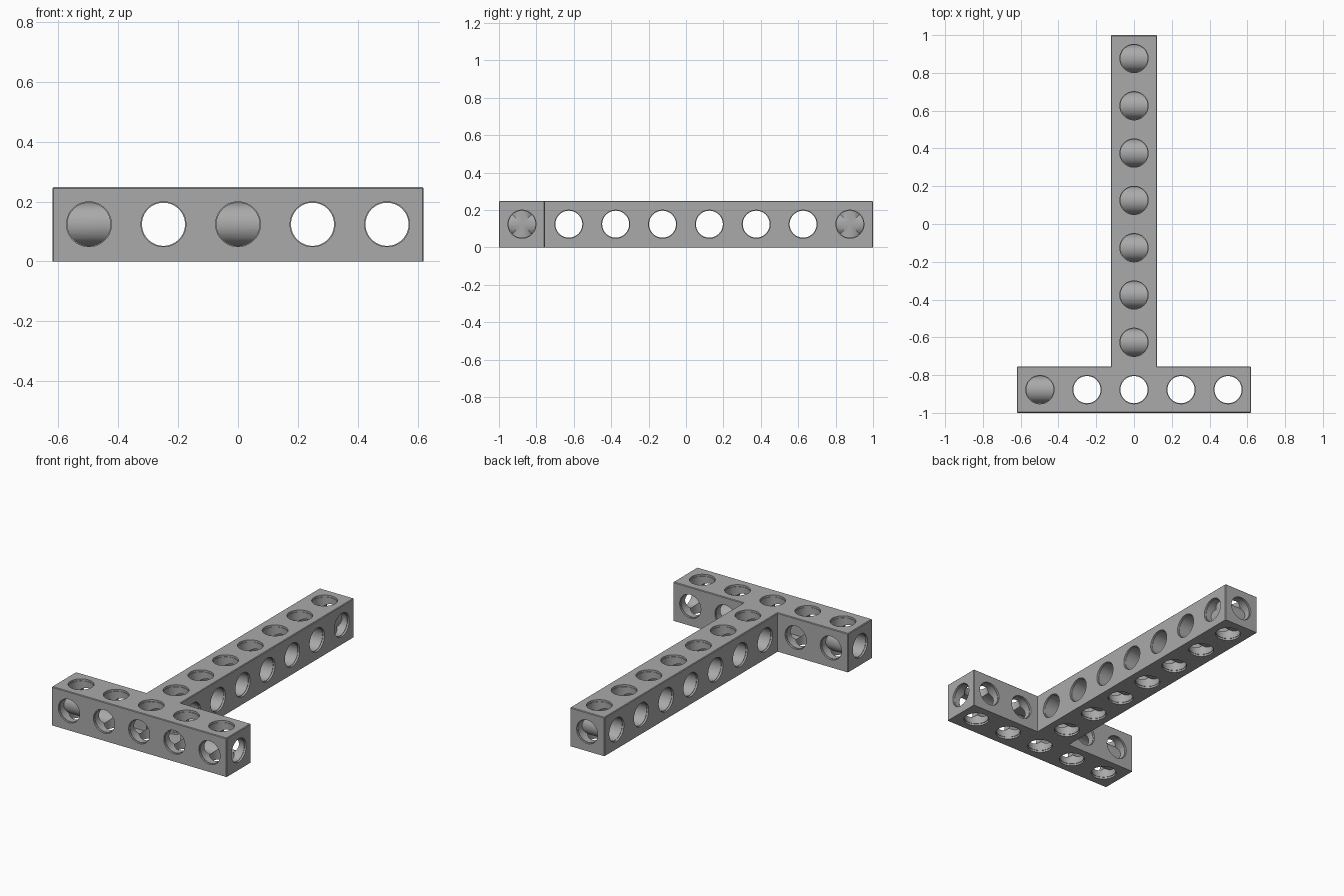
import bpy, bmesh
from math import pi
from mathutils import Matrix, Vector

cube = bpy.data.objects.get("Cube")
if cube:
    bpy.data.objects.remove(cube, do_unlink=True)

HEIGHT, HALF_BEAM, HALF_BAR = 0.248, 0.122, 0.62
BAR_BACK = -0.754
PITCH_X, PITCH_Y = 0.249, 0.2505
BORE, RIM, RIM_DEPTH = 0.072, 0.075, 0.012
MID = HEIGHT / 2
BAR_Y = (BAR_BACK - 1) / 2

grey = bpy.data.materials.new("mid grey")
grey.use_nodes = True
grey.diffuse_color = (0.4, 0.4, 0.4, 1)
grey.node_tree.nodes["Principled BSDF"].inputs["Base Color"].default_value = grey.diffuse_color


def make_object(name, bm):
    bmesh.ops.recalc_face_normals(bm, faces=bm.faces)
    mesh = bpy.data.meshes.new(name)
    bm.to_mesh(mesh)
    bm.free()
    mesh.materials.append(grey)
    obj = bpy.data.objects.new(name, mesh)
    bpy.context.collection.objects.link(obj)
    return obj


def add_bore(bm, axis, start, end, sides=48):
    """Closed stepped cylinder from start to end, wider at both rims."""
    over = 0.02
    turn = Vector((0, 0, 1)).rotation_difference(axis).to_matrix().to_4x4()
    frame = Matrix.Translation(start) @ turn
    length = (end - start).length
    steps = [(-over, RIM), (RIM_DEPTH, RIM), (RIM_DEPTH, BORE),
             (length - RIM_DEPTH, BORE), (length - RIM_DEPTH, RIM), (length + over, RIM)]
    rings = []
    for z, r in steps:
        made = bmesh.ops.create_circle(
            bm, segments=sides, radius=r,
            matrix=frame @ Matrix.Translation((0, 0, z)) @ Matrix.Rotation(pi / sides, 4, "Z"))
        rings.append(made["verts"])
    for a, b in zip(rings, rings[1:]):
        for i in range(sides):
            j = (i + 1) % sides
            bm.faces.new((a[i], a[j], b[j], b[i]))
    bm.faces.new(rings[0])
    bm.faces.new(rings[-1])


# T-shaped body, extruded from its outline with slightly eased edges
bm = bmesh.new()
half = [(HALF_BAR, -1), (HALF_BAR, BAR_BACK), (HALF_BEAM, BAR_BACK), (HALF_BEAM, 1)]
outline = half + [(-x, y) for x, y in reversed(half)]
base = bm.faces.new([bm.verts.new((x, y, 0)) for x, y in outline])
top = bmesh.ops.extrude_face_region(bm, geom=[base])["geom"]
bmesh.ops.translate(bm, vec=(0, 0, HEIGHT), verts=[v for v in top if isinstance(v, bmesh.types.BMVert)])
bmesh.ops.recalc_face_normals(bm, faces=bm.faces)
edges = [e for e in bm.edges if e.is_convex and max(v.co.z for v in e.verts) > MID]
bmesh.ops.bevel(bm, geom=edges, offset=0.004, segments=1, affect="EDGES")
body = make_object("t_beam", bm)

# Bore positions along each axis
bar_x = [PITCH_X * i for i in range(-2, 3)]
beam_y = [BAR_Y + PITCH_Y * i for i in range(1, 8)]
X, Y, Z = Vector((1, 0, 0)), Vector((0, 1, 0)), Vector((0, 0, 1))
spots = [(x, BAR_Y) for x in bar_x] + [(0, y) for y in beam_y]
bores = {
    "vertical_bores": [(Z, Vector((x, y, 0)), Vector((x, y, HEIGHT))) for x, y in spots],
    "lengthwise_bores": [(Y, Vector((x, -1, MID)), Vector((x, BAR_BACK if x else 1, MID))) for x in bar_x],
    "sideways_bores": [(X, Vector((-w, y, MID)), Vector((w, y, MID)))
                       for y, w in [(BAR_Y, HALF_BAR)] + [(y, HALF_BEAM) for y in beam_y]],
}
cutters = []
for name, runs in bores.items():
    bm = bmesh.new()
    for run in runs:
        add_bore(bm, *run)
    cutter = make_object(name, bm)
    cutter.hide_render = True
    mod = body.modifiers.new(name, "BOOLEAN")
    mod.operation, mod.solver, mod.object = "DIFFERENCE", "EXACT", cutter
    cutters.append(cutter)

# Bake the cuts and drop the cutters
graph = bpy.context.evaluated_depsgraph_get()
cut = bpy.data.meshes.new_from_object(body.evaluated_get(graph))
body.modifiers.clear()
body.data = cut
cut.name = "t_beam"
for cutter in cutters:
    bpy.data.objects.remove(cutter, do_unlink=True)

bpy.ops.object.select_all(action="DESELECT")
body.select_set(True)
bpy.context.view_layer.objects.active = body
bpy.ops.object.shade_smooth_by_angle(angle=0.5)
